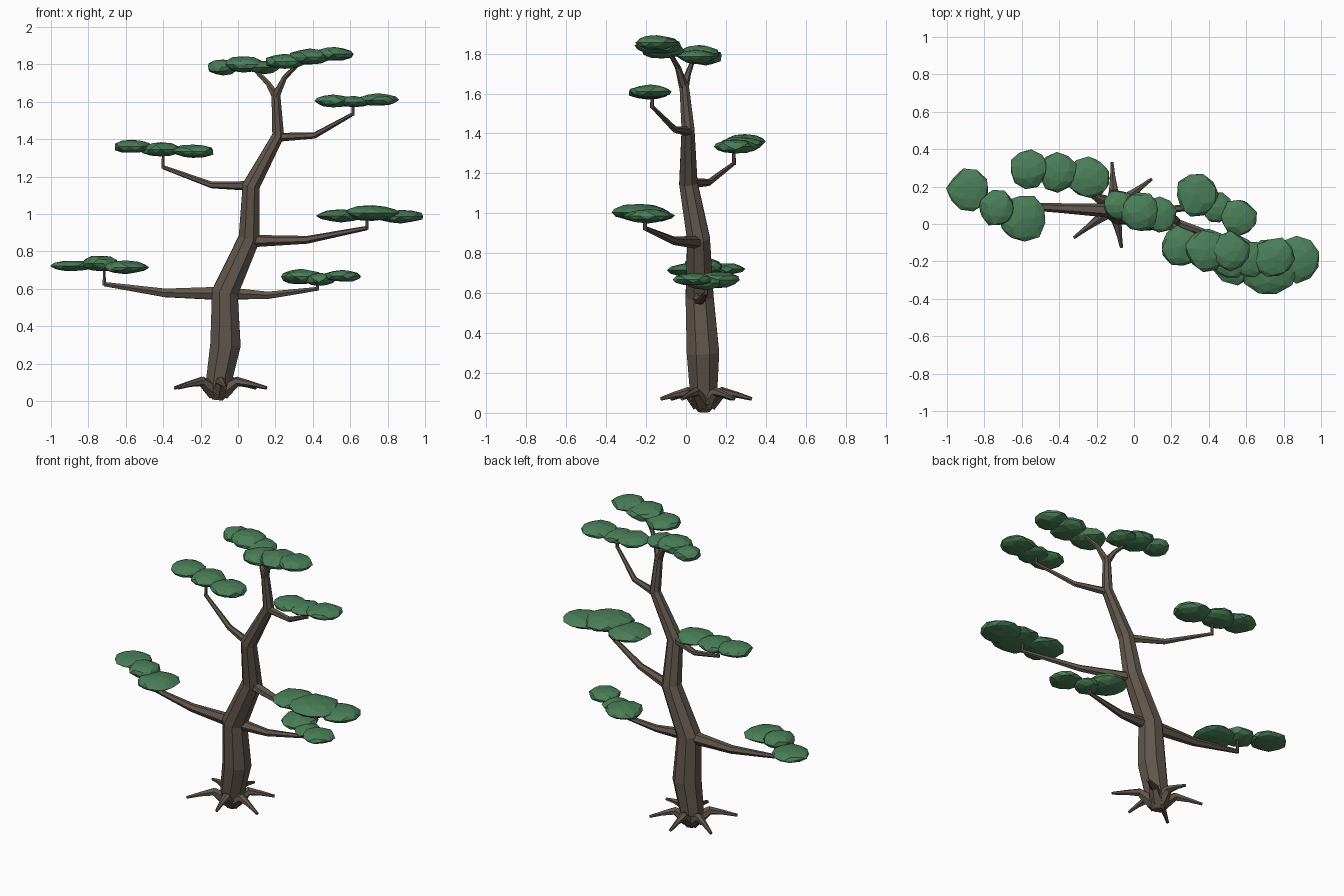
import bpy, bmesh, math, random
from mathutils import Vector, Matrix

if "Cube" in bpy.data.objects:
    bpy.data.objects.remove(bpy.data.objects["Cube"])

random.seed(4)


def material(name, rgb):
    m = bpy.data.materials.new(name)
    m.diffuse_color = (*rgb, 1)
    m.use_nodes = True
    m.node_tree.nodes["Principled BSDF"].inputs["Base Color"].default_value = m.diffuse_color
    return m


BARK = material("bark", (0.12, 0.095, 0.075))
LEAF = material("needles", (0.07, 0.21, 0.10))


def finish(bm, name, mat):
    bmesh.ops.recalc_face_normals(bm, faces=bm.faces[:])
    me = bpy.data.meshes.new(name)
    bm.to_mesh(me)
    bm.free()
    me.materials.append(mat)
    ob = bpy.data.objects.new(name, me)
    bpy.context.collection.objects.link(ob)


def tube(bm, points, sides):
    """Tapered tube along points of (x, y, z, radius)."""
    pos = [Vector(p[:3]) for p in points]
    rings = []
    for i, p in enumerate(pos):
        ahead = (pos[min(i + 1, len(pos) - 1)] - p).normalized()
        behind = (p - pos[max(i - 1, 0)]).normalized()
        q = Vector((0, 0, 1)).rotation_difference((ahead + behind).normalized())
        ring = []
        for k in range(sides):
            a = math.tau * (k + 0.5) / sides
            ring.append(bm.verts.new(p + q @ Vector((math.cos(a), math.sin(a), 0)) * points[i][3]))
        rings.append(ring)
    for a, b in zip(rings, rings[1:]):
        for k in range(sides):
            n = (k + 1) % sides
            bm.faces.new((a[k], a[n], b[n], b[k]))
    bm.faces.new(rings[0][::-1])
    bm.faces.new(rings[-1])


# Trunk with a rounded root bulb and a forked tip
bm = bmesh.new()
tube(bm, [(-.11, .09, .005, .03), (-.105, .09, .05, .07), (-.1, .088, .12, .075),
          (-.067, .085, .3, .088), (-.07, .068, .58, .076), (.06, .063, .87, .062),
          (.07, .012, 1.15, .05), (.215, .01, 1.42, .035), (.202, -.01, 1.65, .025)], 8)
tube(bm, [(.202, -.01, 1.63, .024), (.16, .01, 1.70, .015), (.08, .04, 1.78, .010)], 6)
tube(bm, [(.202, -.01, 1.63, .024), (.25, -.04, 1.73, .015), (.33, -.085, 1.81, .010)], 6)
finish(bm, "trunk", BARK)

# Surface roots
for i, (deg, length) in enumerate([(37, .25), (93, .24), (150, .27), (217, .27), (280, .22), (337, .28)]):
    bm = bmesh.new()
    d = Vector((math.cos(math.radians(deg)), math.sin(math.radians(deg)), 0))
    c = Vector((-.105, .09, 0))
    path = [(*(c + d * (length * t) + Vector((0, 0, z))), r)
            for t, z, r in [(.1, .05, .045), (.4, .105, .026), (.7, .09, .015), (1, .07, .009)]]
    tube(bm, path, 6)
    finish(bm, f"root_{i + 1}", BARK)

# Branches: start, elbow, end, and the height the upright stalk reaches
branches = {
    "lower_left": [(-.05, .068, .575, .042), (-.39, .085, .578, .026), (-.715, .10, .625, .013), .72],
    "lower_right": [(-.05, .065, .575, .036), (.16, .075, .565, .022), (.425, .10, .60, .011), .66],
    "middle_right": [(.06, .063, .855, .034), (.37, -.06, .862, .021), (.69, -.205, .925, .012), 1.0],
    "middle_left": [(.07, .012, 1.15, .026), (-.14, .115, 1.155, .018), (-.40, .24, 1.25, .011), 1.34],
    "upper_right": [(.215, .01, 1.41, .024), (.41, -.055, 1.42, .017), (.615, -.17, 1.535, .010), 1.60],
}
for name, (*path, top) in branches.items():
    bm = bmesh.new()
    tube(bm, path, 6)
    x, y, z, r = path[-1]
    tube(bm, [(x, y, z - .008, .010), (x, y, top, .008)], 6)
    finish(bm, "branch_" + name, BARK)

# Foliage pads: flattened faceted clumps as (x, y, z, radius, half height)
pads = {
    "lower_left": [(-.885, .18, .722, .115, .030), (-.735, .085, .735, .10, .044), (-.60, .03, .715, .13, .036)],
    "lower_right": [(.335, .155, .665, .115, .042), (.44, .09, .65, .085, .034), (.56, .035, .668, .10, .032)],
    "middle_right": [(.55, -.19, .99, .135, .034), (.72, -.23, 1.005, .15, .042), (.87, -.19, .987, .125, .036)],
    "middle_left": [(-.565, .295, 1.36, .105, .036), (-.41, .28, 1.345, .11, .038), (-.24, .245, 1.335, .115, .036)],
    "upper_right": [(.51, -.18, 1.605, .105, .034), (.62, -.19, 1.60, .10, .030), (.75, -.19, 1.61, .11, .034)],
    "top_left": [(-.08, .10, 1.785, .085, .042), (.03, .065, 1.80, .11, .044), (.135, .05, 1.785, .095, .036)],
    "top_right": [(.25, -.12, 1.815, .11, .040), (.385, -.14, 1.84, .115, .044), (.515, -.145, 1.855, .105, .038)],
}
# The upper right clumps run diagonally across the crown
pads["upper_right"] = [(x, y + dy, z, r, h) for (x, y, z, r, h), dy in zip(pads["upper_right"], (-.01, 0, .01))]
for name, clumps in pads.items():
    bm = bmesh.new()
    for x, y, z, r, h in clumps:
        spin = Matrix.Rotation(random.uniform(0, math.tau), 4, 'Z')
        ball = bmesh.ops.create_icosphere(bm, subdivisions=2, radius=1)["verts"]
        for v in ball:
            p = spin @ (v.co * random.uniform(.90, 1.06))
            v.co = Vector((x + p.x * r, y + p.y * r, z + p.z * h))
    finish(bm, "foliage_" + name, LEAF)
